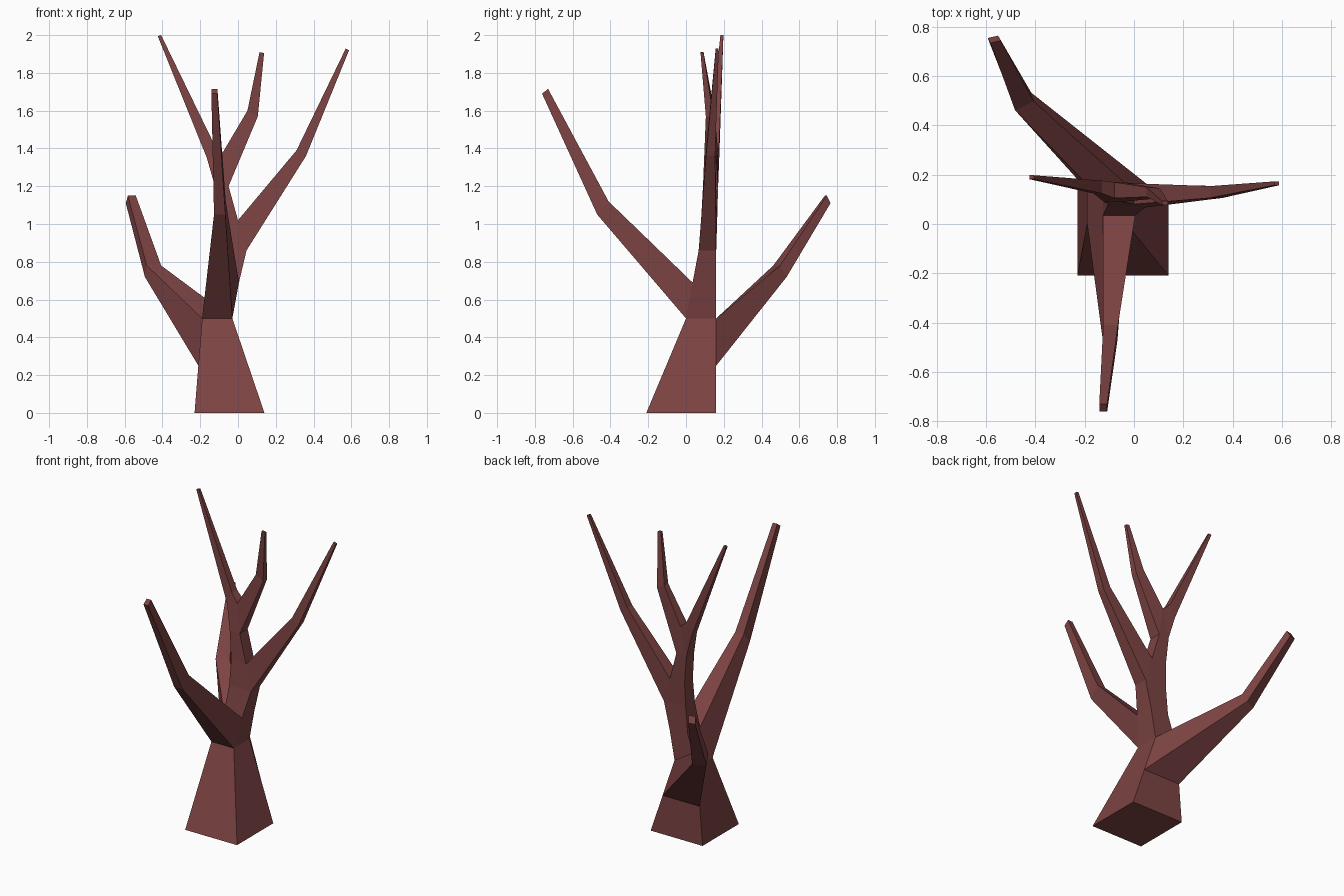
import bpy, bmesh
from mathutils import Vector

if "Cube" in bpy.data.objects:
    bpy.data.objects.remove(bpy.data.objects["Cube"])

bark = bpy.data.materials.new("reddish brown bark")
bark.diffuse_color = (0.205, 0.056, 0.056, 1)
bark.use_nodes = True
bark.node_tree.nodes["Principled BSDF"].inputs["Base Color"].default_value = bark.diffuse_color

bm = bmesh.new()

# Trunk: stacked rectangles (x0, x1, y0, y1, z), ending in a ridge at the fork
levels = [(-.23, .14, -.21, .16, 0), (-.21, .055, -.105, .16, .25),
          (-.19, -.03, 0, .16, .5), (-.125, .005, .035, .16, .69),
          (-.11, .045, .067, .16, .86), (-.105, 0, .08, .165, 1.02),
          (-.122, -.05, .09, .17, 1.2), (-.08, -.08, .105, .17, 1.38)]
rings = [[bm.verts.new(p) for p in ((a, c, z), (b, c, z), (b, d, z), (a, d, z))]
         for a, b, c, d, z in levels]
bm.faces.new(rings[0][::-1])
FRONT, RIGHT, BACK, LEFT = range(4)


def side_quad(level, side):
    lo, hi, n = rings[level], rings[level + 1], (side + 1) % 4
    return [lo[side], lo[n], hi[n], hi[side]]


def branch(level, side, sections):
    """Grow a branch out of one trunk face; section = lower mid, upper mid, half width."""
    ring = side_quad(level, side)
    for low, up, half in sections:
        low, up, h = Vector(low), Vector(up), Vector((*half, 0))
        new = [bm.verts.new(p) for p in (low - h, low + h, up + h, up - h)]
        for i in range(4):
            j = (i + 1) % 4
            bm.faces.new((ring[i], ring[j], new[j], new[i]))
        ring = new
    bm.faces.new(ring)


# Branches: root face, bend, tip
branches = {
    (1, BACK): [((-.455, .515, .72), (-.445, .48, .78), (-.038, -.018)),
                ((-.573, .76, 1.11), (-.562, .74, 1.15), (-.021, -.005))],
    (2, FRONT): [((-.097, -.47, 1.05), (-.095, -.41, 1.12), (.03, 0)),
                 ((-.125, -.762, 1.69), (-.125, -.73, 1.715), (.016, 0))],
    (4, RIGHT): [((.36, .13, 1.36), (.31, .13, 1.39), (0, .024)),
                 ((.588, .165, 1.92), (.57, .165, 1.928), (0, .008))],
    (6, LEFT): [((-.165, .15, 1.35), (-.13, .15, 1.43), (0, -.026)),
                ((-.425, .19, 1.995), (-.407, .19, 2.0), (0, -.008))],
    (6, RIGHT): [((.105, .125, 1.57), (.05, .13, 1.6), (0, .02)),
                 ((.138, .085, 1.905), (.114, .085, 1.91), (0, .008))],
}

# Trunk walls, left open where a branch grows
for level in range(len(levels) - 1):
    for side in range(4):
        if (level, side) in branches:
            branch(level, side, branches[level, side])
        else:
            bm.faces.new(side_quad(level, side))

bmesh.ops.remove_doubles(bm, verts=bm.verts[:], dist=.0005)
bmesh.ops.recalc_face_normals(bm, faces=bm.faces[:])

mesh = bpy.data.meshes.new("bare_tree")
bm.to_mesh(mesh)
bm.free()
mesh.materials.append(bark)
bpy.context.collection.objects.link(bpy.data.objects.new("bare_tree", mesh))
